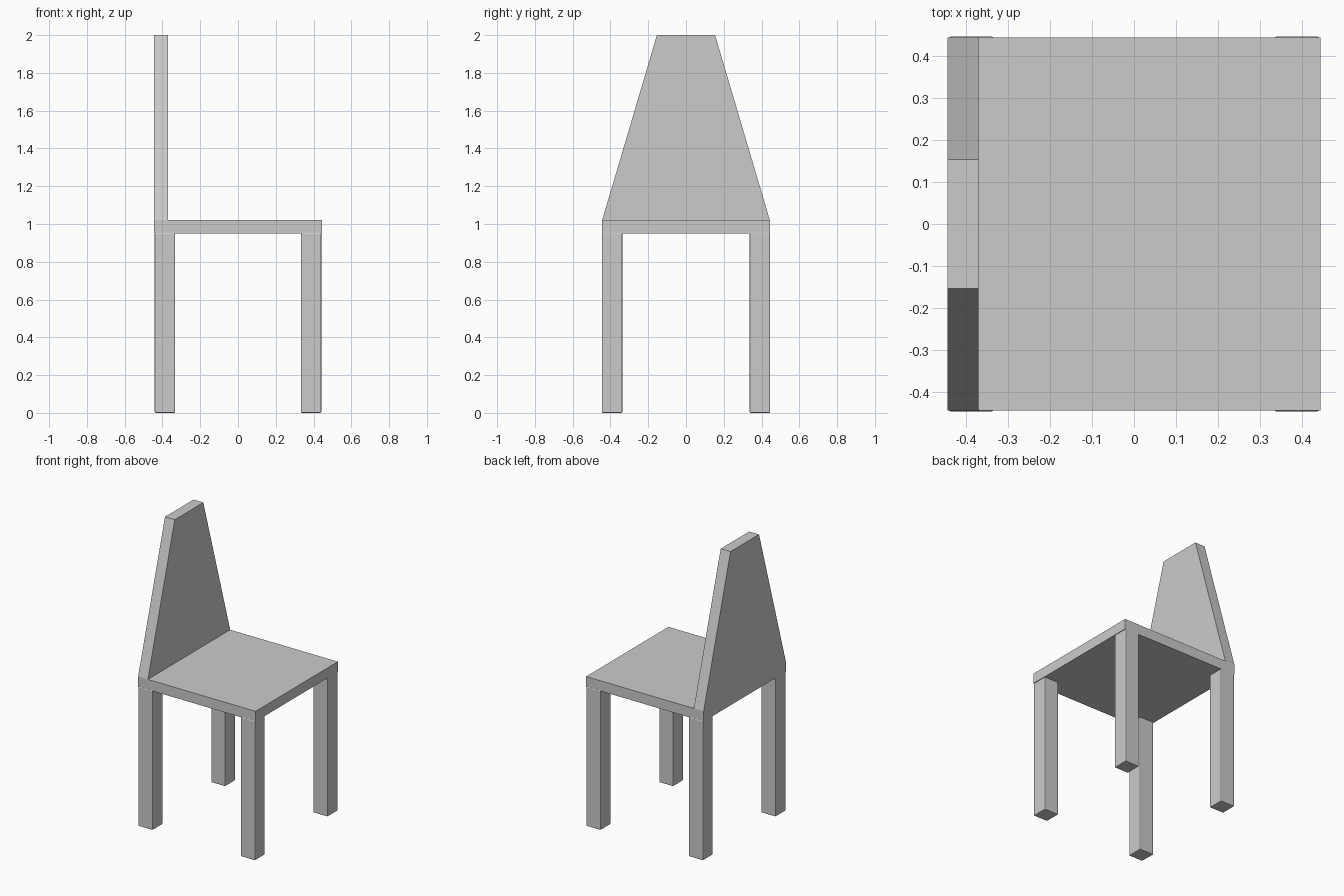
import bpy, bmesh

if "Cube" in bpy.data.objects:
    bpy.data.objects.remove(bpy.data.objects["Cube"])

def prism(name, bottom, top, z0, z1, bevel=0.0):
    """Solid between two rectangles (x0, x1, y0, y1) at heights z0 and z1."""
    bm = bmesh.new()
    rings = []
    for (x0, x1, y0, y1), z in ((bottom, z0), (top, z1)):
        rings.append([bm.verts.new((x, y, z))
                      for x, y in ((x0, y0), (x1, y0), (x1, y1), (x0, y1))])
    lo, hi = rings
    bm.faces.new(lo[::-1])
    bm.faces.new(hi)
    for i in range(4):
        j = (i + 1) % 4
        bm.faces.new((lo[i], lo[j], hi[j], hi[i]))
    if bevel:
        bmesh.ops.bevel(bm, geom=bm.edges[:], offset=bevel, segments=2,
                        profile=0.5, affect='EDGES')
    mesh = bpy.data.meshes.new(name)
    bm.to_mesh(mesh)
    bm.free()
    obj = bpy.data.objects.new(name, mesh)
    bpy.context.collection.objects.link(obj)
    return obj

S = 0.444            # half width of the seat
SEAT_Z, SEAT_TOP = 0.95, 1.02

# Seat slab
seat = (-S, S, -S, S)
prism("seat", seat, seat, SEAT_Z, SEAT_TOP)

# Tapered backrest along the -x edge
prism("backrest", (-S, -0.37, -S, S), (-S, -0.37, -0.154, 0.154), SEAT_TOP, 2.0)

# Four slightly softened square legs
for sx, side in ((-1, "back"), (1, "front")):
    for sy, hand in ((-1, "right"), (1, "left")):
        xs = sorted((sx * 0.333, sx * 0.441))
        ys = sorted((sy * 0.337, sy * 0.446))
        foot = (*xs, *ys)
        prism(f"{side}_{hand}_leg", foot, foot, 0.0, SEAT_Z + 0.003, 0.006)
